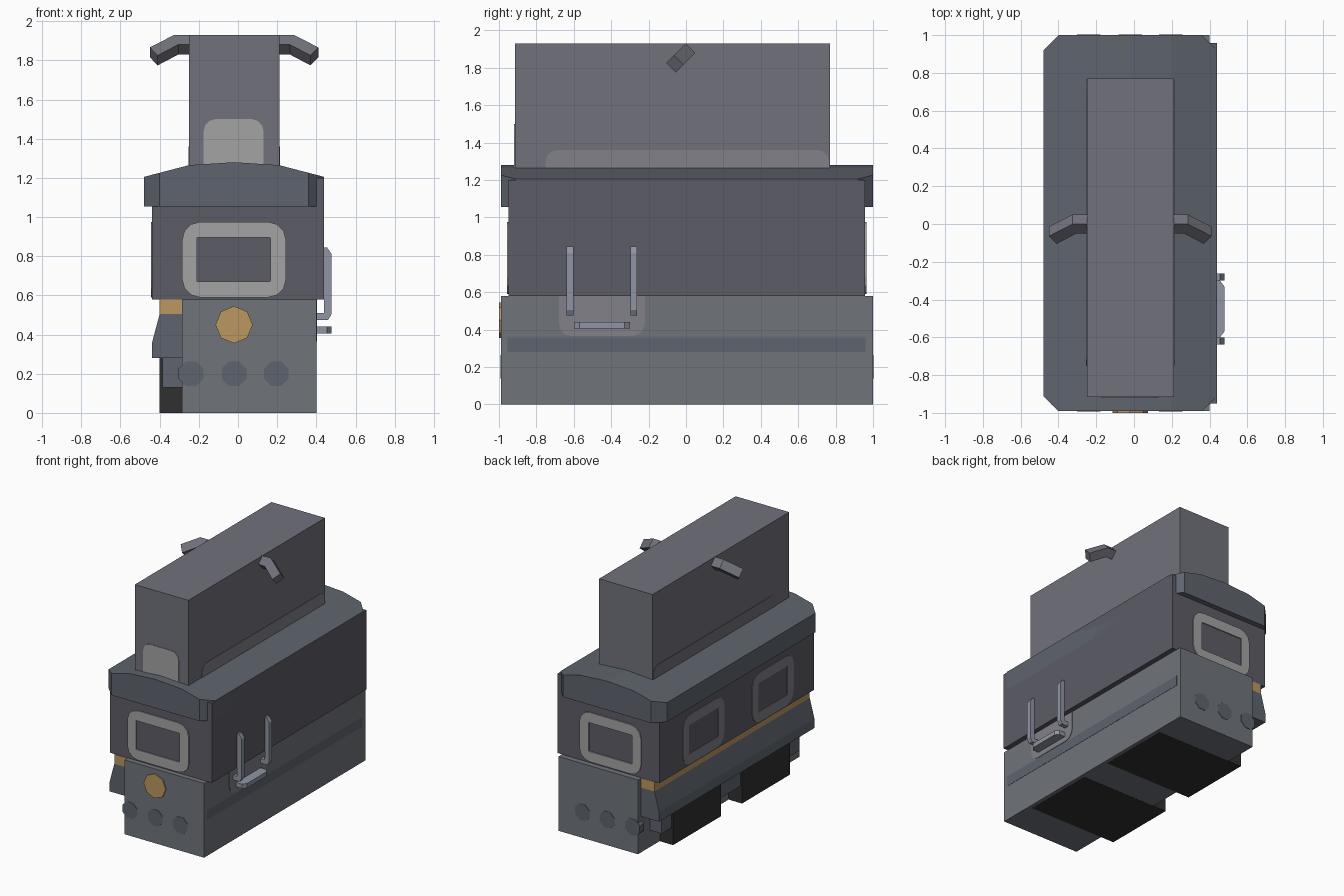
import bpy, bmesh, math
from mathutils import Vector

if "Cube" in bpy.data.objects:
    bpy.data.objects.remove(bpy.data.objects["Cube"])

CX = -0.02  # centre line of the symmetric parts


def material(name, rgb):
    m = bpy.data.materials.new(name)
    m.diffuse_color = (*rgb, 1)
    m.use_nodes = True
    m.node_tree.nodes["Principled BSDF"].inputs["Base Color"].default_value = m.diffuse_color
    return m


amber = material("amber", (0.50, 0.31, 0.12))
black = material("black", (0.03, 0.03, 0.03))
body_grey = material("body_grey", (0.16, 0.175, 0.195))
cabin_grey = material("cabin_grey", (0.107, 0.107, 0.133))
roof_grey = material("roof_grey", (0.114, 0.13, 0.156))
block_grey = material("block_grey", (0.165, 0.165, 0.20))
frame_grey = material("frame_grey", (0.37, 0.37, 0.375))
panel_grey = material("panel_grey", (0.22, 0.22, 0.25))
rail_grey = material("rail_grey", (0.28, 0.30, 0.37))

# Maps 2D outline (a, b) plus depth c to world space, by extrusion axis
AXES = {'x': lambda a, b, c: (c, a, b),
        'y': lambda a, b, c: (a, c, b),
        'z': lambda a, b, c: (a, b, c)}


def finish(name, bm, mat=None):
    bmesh.ops.recalc_face_normals(bm, faces=bm.faces)
    me = bpy.data.meshes.new(name)
    bm.to_mesh(me)
    bm.free()
    ob = bpy.data.objects.new(name, me)
    bpy.context.collection.objects.link(ob)
    if mat:
        me.materials.append(mat)
    return ob


def loft(loops, closed=False):
    """Bridge equal-length loops of 3D points; cap the ends or close the ring."""
    bm = bmesh.new()
    vs = [[bm.verts.new(p) for p in l] for l in loops]
    n = len(loops[0])
    pairs = list(zip(vs, vs[1:])) + ([(vs[-1], vs[0])] if closed else [])
    for l, m in pairs:
        for i in range(n):
            j = (i + 1) % n
            bm.faces.new((l[i], l[j], m[j], m[i]))
    if not closed:
        bm.faces.new(vs[0])
        bm.faces.new(vs[-1])
    return bm


def prism(name, pts, axis, c0, c1, mat=None):
    f = AXES[axis]
    return finish(name, loft([[f(a, b, c) for a, b in pts] for c in (c0, c1)]), mat)


def box(name, x, y, z, mat=None):
    return prism(name, [(x[0], y[0]), (x[1], y[0]), (x[1], y[1]), (x[0], y[1])], 'z', *z, mat)


def rounded(a0, a1, b0, b1, r, n=3):
    pts = []
    for k, (a, b) in enumerate([(a1 - r, b1 - r), (a0 + r, b1 - r), (a0 + r, b0 + r), (a1 - r, b0 + r)]):
        for i in range(n + 1):
            t = math.pi / 2 * (k + i / n)
            pts.append((a + r * math.cos(t), b + r * math.sin(t)))
    return pts


def frame(name, axis, outer, inner, c, d, mat):
    """Rounded window surround standing d proud of the surface at depth c."""
    f = AXES[axis]
    o, i = rounded(*outer, 0.09), rounded(*inner, 0.004)
    rings = [(o, c - d), (o, c + d), (i, c + d), (i, c - d)]
    finish(name, loft([[f(a, b, e) for a, b in l] for l, e in rings], True), mat)


def disc(name, x, z, r, c0, c1, mat, turn=0.0, n=8):
    ts = [2 * math.pi * (i + turn) / n for i in range(n)]
    return prism(name, [(x + r * math.cos(t), z + r * math.sin(t)) for t in ts], 'y', c0, c1, mat)


# Lower body, underframe and bogies
box("lower_body", (-0.285, 0.40), (-0.99, 1.0), (0, 0.58), body_grey)
box("underframe", (-0.385, 0.38), (-0.85, 0.85), (0.13, 0.30), roof_grey)
for name, y in (("front_bogie", (-0.71, -0.12)), ("rear_bogie", (0.14, 0.73))):
    box(name, (-0.40, 0.37), y, (-0.001, 0.29), black)

# Flared skirt and amber stripe above it
prism("skirt", [(-0.44, 0.28), (-0.44, 0.355), (-0.40, 0.505), (0.36, 0.505), (0.402, 0.355), (0.402, 0.28)],
      'y', -0.955, 0.96, roof_grey)
box("amber_stripe", (-0.40, 0.36), (-0.955, 0.96), (0.505, 0.58), amber)

# Cabin walls
box("cabin", (-0.44, 0.44), (-0.95, 0.957), (0.58, 1.2), cabin_grey)

# Arched roof with chamfered corners
roof = [(-0.48, 1.055), (-0.48, 1.205), (-0.25, 1.265), (CX, 1.28), (0.21, 1.265), (0.44, 1.205), (0.44, 1.055)]
bm = loft([[(x, y, z) for x, z in roof] for y in (-0.99, 1.0)])
for x, sx in ((-0.40, -1), (0.36, 1)):
    for y, sy in ((-0.99, -1), (1.0, 1)):
        bmesh.ops.bisect_plane(bm, geom=bm.verts[:] + bm.edges[:] + bm.faces[:], plane_co=(x, y, 0),
                               plane_no=(sx, sy, 0), clear_outer=True)
        bmesh.ops.holes_fill(bm, edges=[e for e in bm.edges if e.is_boundary], sides=0)
finish("roof", bm, roof_grey)

# Tall upper block with rounded panels on its front and sides
box("upper_block", (-0.25, 0.212), (-0.915, 0.77), (1.2, 1.93), block_grey)
prism("upper_front_panel", rounded(-0.175, 0.13, 1.2, 1.50, 0.06), 'y', -0.919, -0.90, frame_grey)
for name, c, mat in (("right", 0.212, panel_grey), ("left", -0.25, block_grey)):
    prism(name + "_upper_panel", rounded(-0.75, 0.765, 1.2, 1.36, 0.06), 'x', c - 0.003, c + 0.003, mat)

# Bent arms near the top, square section turned 45 degrees
arm = [(0.20, -0.035), (0.285, -0.035), (0.41, 0.055), (0.37, 0.113), (0.265, 0.035), (0.20, 0.035)]
u, v = Vector((0, -1, -1)).normalized(), Vector((0, 1, -1)).normalized()
for name, s in (("right_arm", 1), ("left_arm", -1)):
    loops = [[Vector((CX + s * (a - CX), 0, 1.88)) + u * b + v * w for a, b in arm] for w in (-0.036, 0.036)]
    finish(name, loft(loops), block_grey)

# End windows and buffer bumps on both ends
for name, wall, end, s in (("front", -0.95, -0.99, -1), ("rear", 0.957, 1.0, 1)):
    frame(name + "_window_frame", 'y', (-0.285, 0.245, 0.59, 0.975), (-0.21, 0.165, 0.67, 0.895),
          wall, 0.008, frame_grey)
    for i, x in enumerate((-0.24, CX, 0.195)):
        disc(f"{name}_bump_{i}", x, 0.20, 0.068, end - s * 0.05, end + s * 0.003, roof_grey, 0.5)

# Side windows on the left wall
for i, y in enumerate((0.415, -0.44)):
    frame(f"side_window_frame_{i}", 'x', (y - 0.255, y + 0.255, 0.59, 0.975),
          (y - 0.18, y + 0.18, 0.67, 0.895), -0.44, 0.004, panel_grey)

# Amber headlamp
disc("headlamp", CX, 0.45, 0.095, -1.0, -0.97, amber)

# Right side door: lower panel, two grab handles and a step
prism("door_panel", rounded(-0.68, -0.22, 0.365, 0.70, 0.07), 'x', 0.39, 0.404, panel_grey)
handle = [(0.40, 0.845), (0.455, 0.845), (0.478, 0.81), (0.478, 0.505), (0.46, 0.475), (0.40, 0.475),
          (0.40, 0.51), (0.438, 0.51), (0.44, 0.53), (0.44, 0.60), (0.40, 0.60)]
for i, y in enumerate((-0.62, -0.28)):
    prism(f"grab_handle_{i}", handle, 'y', y - 0.018, y + 0.018, rail_grey)
step = [(0.39, -0.60), (0.455, -0.60), (0.478, -0.57), (0.478, -0.33), (0.455, -0.30), (0.39, -0.30)]
prism("door_step", step, 'z', 0.405, 0.44, rail_grey)
